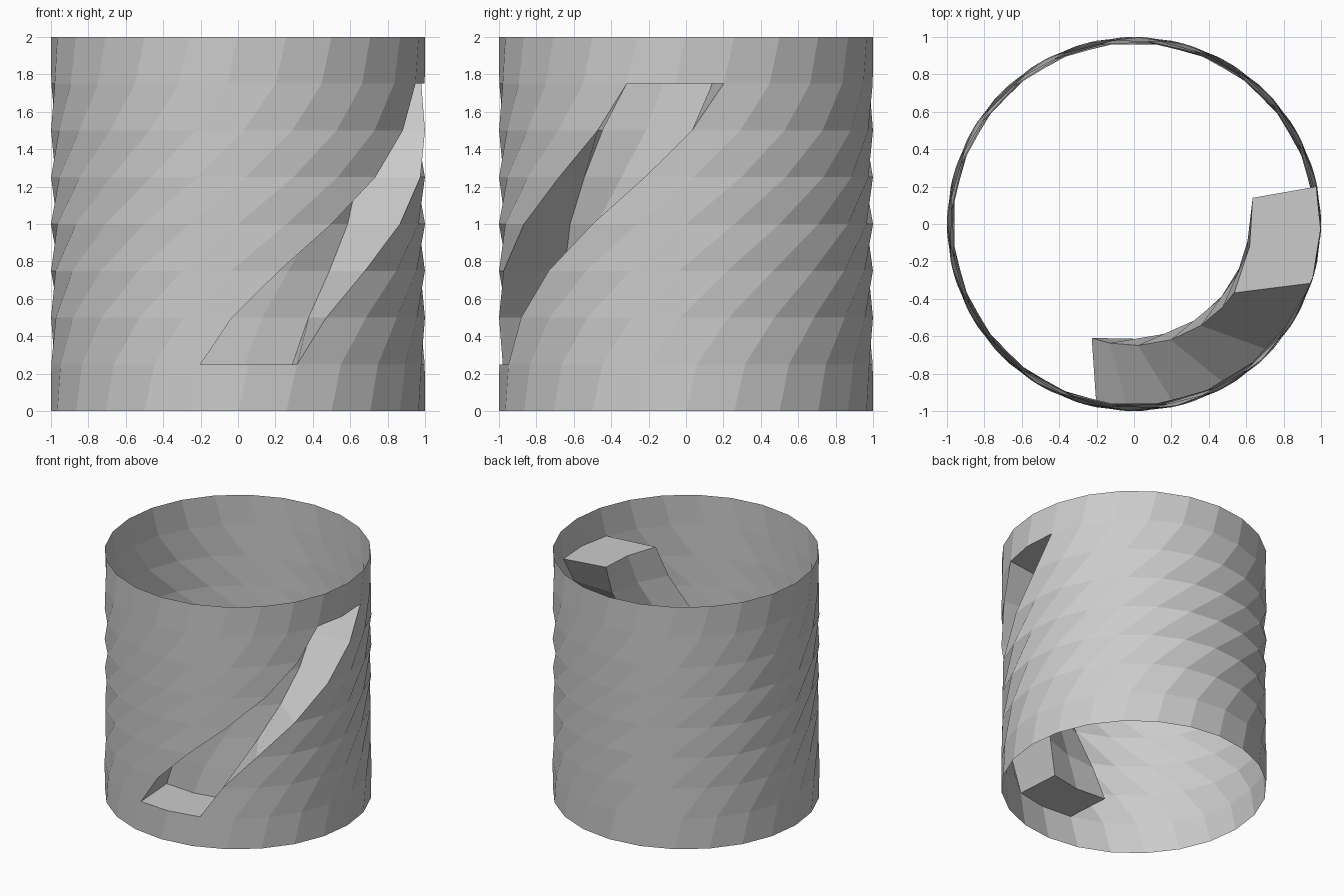
import bpy, bmesh
from math import sin, cos, pi, radians

if "Cube" in bpy.data.objects:
    bpy.data.objects.remove(bpy.data.objects["Cube"])

SIDES, RINGS, HEIGHT = 24, 8, 2.0
DEPTH = 0.37          # how far the slot is pushed in
INNER_TWIST = 0.912   # the slot floor twists slightly less than the shell


def twisted(x, y, z, factor=1.0):
    """Rotate a point about z with an eased quarter-turn twist."""
    a = factor * radians(45 - 45 * cos(pi * z / HEIGHT))
    return (x * cos(a) - y * sin(a), x * sin(a) + y * cos(a), z)


bm = bmesh.new()


def local(col, row):
    a = 2 * pi * col / SIDES
    return sin(a), -cos(a), HEIGHT * row / RINGS


# Open tube, with a gap two columns wide left for the slot
shell = [[bm.verts.new(twisted(*local(c, r))) for c in range(SIDES)]
         for r in range(RINGS + 1)]
for r in range(RINGS):
    for c in range(SIDES):
        if c in (SIDES - 1, 0) and 1 <= r < RINGS - 1:
            continue
        d = (c + 1) % SIDES
        bm.faces.new((shell[r][c], shell[r][d], shell[r + 1][d], shell[r + 1][c]))

# Slot floor vertices, pushed straight in before twisting
floor = {}
for r in range(1, RINGS):
    for c in (-1, 0, 1):
        x, y, z = local(c, r)
        floor[r, c] = bm.verts.new(twisted(x, y + DEPTH, z, INNER_TWIST))

# Slot floor
for r in range(1, RINGS - 1):
    for c in (-1, 0):
        bm.faces.new((floor[r, c], floor[r, c + 1], floor[r + 1, c + 1], floor[r + 1, c]))

# Slot walls, following its border
border = [(1, c) for c in (-1, 0, 1)] + [(r, 1) for r in range(2, RINGS)]
border += [(RINGS - 1, c) for c in (0, -1)] + [(r, -1) for r in range(RINGS - 2, 1, -1)]
for p, q in zip(border, border[1:] + border[:1]):
    bm.faces.new((shell[p[0]][p[1]], shell[q[0]][q[1]], floor[q], floor[p]))

bm.normal_update()
mesh = bpy.data.meshes.new("twisted_tube")
bm.to_mesh(mesh)
bm.free()
obj = bpy.data.objects.new("twisted_tube", mesh)
bpy.context.collection.objects.link(obj)
